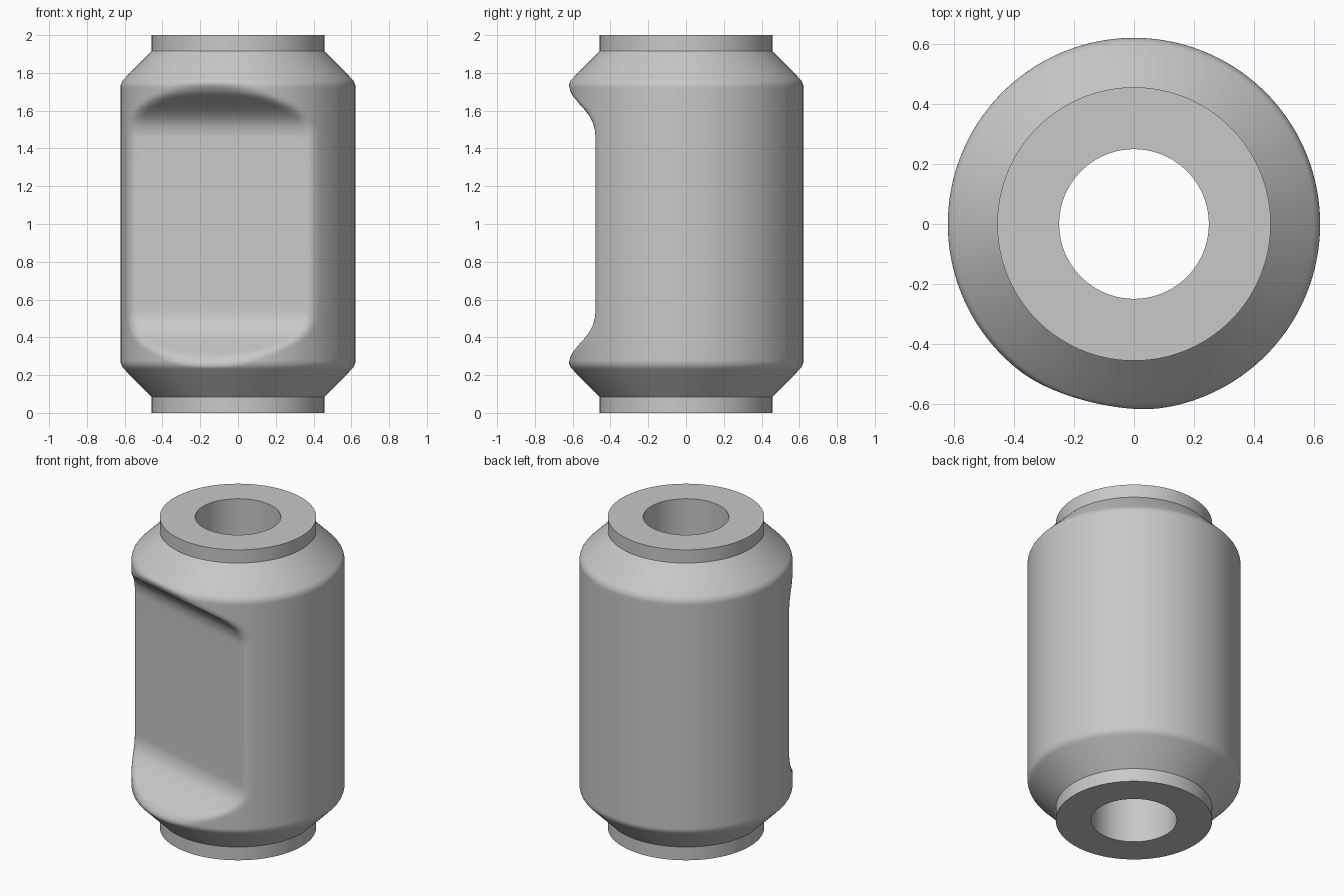
import bpy, bmesh, math
from mathutils import Vector

cube = bpy.data.objects.get("Cube")
if cube:
    bpy.data.objects.remove(cube, do_unlink=True)

SEGMENTS = 180
RADIUS, COLLAR, BORE = 0.622, 0.457, 0.25

# Plain grey finish
grey = bpy.data.materials.new("plain_grey")
grey.use_nodes = True
color = (0.58, 0.58, 0.58, 1)
grey.diffuse_color = color
grey.node_tree.nodes["Principled BSDF"].inputs["Base Color"].default_value = color

# Flat recess turned a little away from the front,
# its depth given against the distance from mid height
TURN = math.radians(14)
FACING = Vector((-math.sin(TURN), -math.cos(TURN), 0))
RECESS = [(0, .377), (.45, .377), (.5, .383), (.55, .404), (.6, .45),
          (.65, .518), (.69, .575), (.73, .615), (.77, .65), (1, .9)]


def recess_depth(z):
    """Smoothly interpolated recess outline."""
    d = abs(z - 1)
    for i in range(len(RECESS) - 1):
        (a, p), (b, q) = RECESS[i], RECESS[i + 1]
        if d <= b:
            before = RECESS[max(i - 1, 0)]
            after = RECESS[min(i + 2, len(RECESS) - 1)]
            m0 = (q - before[1]) / (b - before[0])
            m1 = (after[1] - p) / (after[0] - a)
            w, t = b - a, (d - a) / (b - a)
            return (p + t * t * (3 - 2 * t) * (q - p)
                    + w * t * (1 - t) * (m0 * (1 - t) - m1 * t))
    return RECESS[-1][1]


def soft_min(a, b, k=0.04):
    h = max(k - abs(a - b), 0) / k
    return min(a, b) - h * h * k / 4


# Lower half of the section: collar, chamfer and rounded shoulder
half = [(BORE, 0), (COLLAR, 0), (COLLAR, 0.085)]
half += [(COLLAR + 0.045 * i, 0.085 + 0.045 * i) for i in (1, 2)]
round_r = 0.065
for i in range(9):
    a = math.radians(-45 + 45 * i / 8)
    half.append((RADIUS - round_r + round_r * math.cos(a),
                 0.278 + round_r * math.sin(a)))
half += [(RADIUS, 0.278 + 0.3 * i / 24) for i in range(1, 25)]
half.append((RADIUS, 0.8))
section = half + [(r, 2 - z) for r, z in reversed(half)]

# Revolve the section, pressing one side in to form the flat recess
bm = bmesh.new()
rings = []
for r, z in section:
    ring = []
    for s in range(SEGMENTS):
        a = math.tau * s / SEGMENTS
        point = Vector((r * math.cos(a), r * math.sin(a), z))
        out = point.dot(FACING)
        if r > COLLAR + 0.1 and out > 0:
            point += FACING * (soft_min(out, recess_depth(z)) - out)
        ring.append(bm.verts.new(point))
    rings.append(ring)

# Closing the loop of rings also makes the bore
for lower, upper in zip(rings, rings[1:] + rings[:1]):
    for s in range(SEGMENTS):
        n = (s + 1) % SEGMENTS
        bm.faces.new((lower[s], lower[n], upper[n], upper[s]))
bmesh.ops.recalc_face_normals(bm, faces=bm.faces)

mesh = bpy.data.meshes.new("bushing_body")
bm.to_mesh(mesh)
bm.free()
mesh.materials.append(grey)
body = bpy.data.objects.new("bushing_body", mesh)
bpy.context.collection.objects.link(body)

bpy.ops.object.select_all(action='DESELECT')
body.select_set(True)
bpy.context.view_layer.objects.active = body
bpy.ops.object.shade_smooth_by_angle(angle=math.radians(30))
